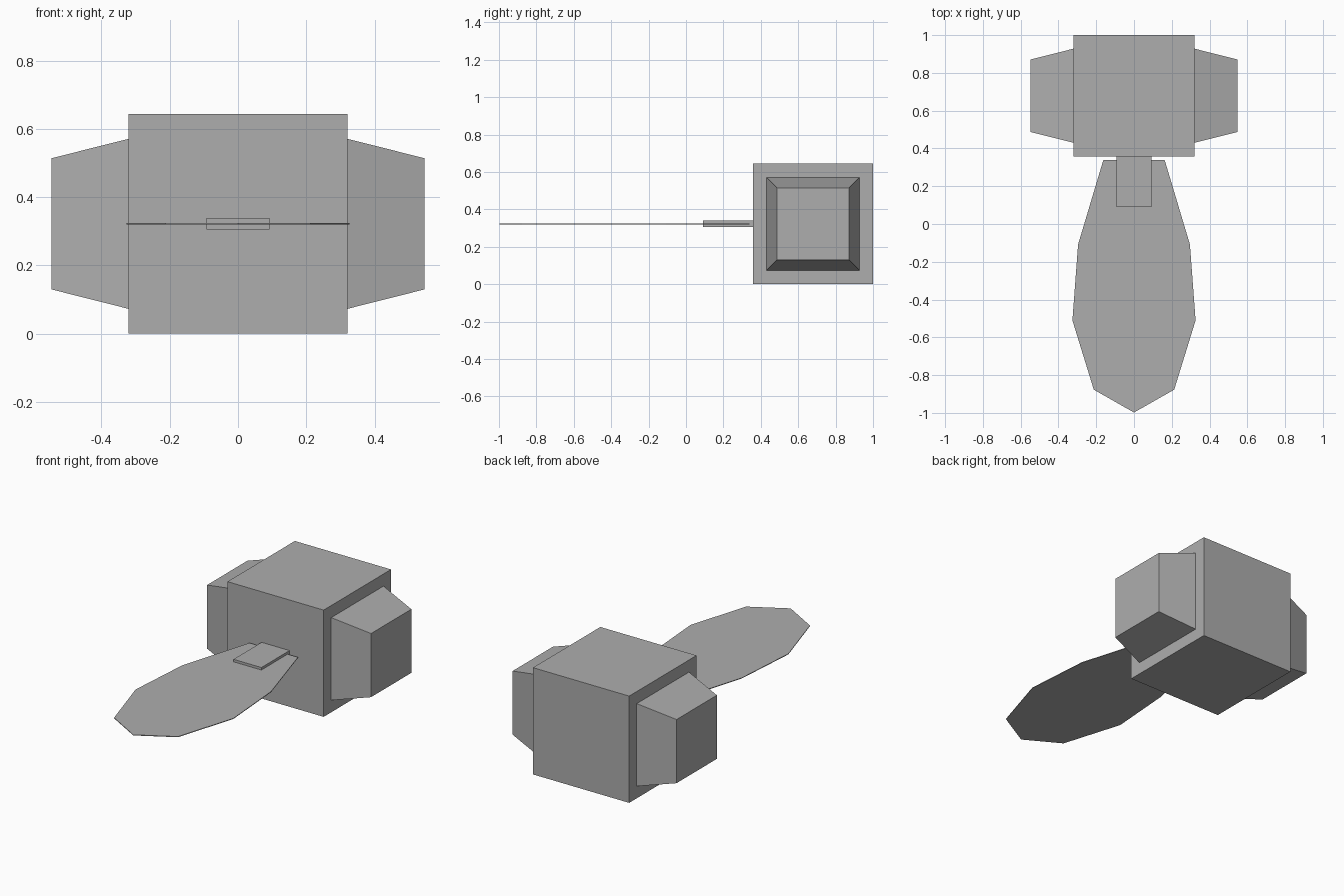
import bpy, bmesh

if "Cube" in bpy.data.objects:
    bpy.data.objects.remove(bpy.data.objects["Cube"])

grey = bpy.data.materials.new("mid grey")
grey.diffuse_color = (0.42, 0.42, 0.42, 1)
grey.use_nodes = True
grey.node_tree.nodes["Principled BSDF"].inputs["Base Color"].default_value = grey.diffuse_color

MID_Z = 0.322   # height of the centre line
BODY_Y = 0.679  # centre of the body along y


def loft(name, lower, upper):
    """Closed flat-faced solid between two matching outlines."""
    bm = bmesh.new()
    a = [bm.verts.new(p) for p in lower]
    b = [bm.verts.new(p) for p in upper]
    bm.faces.new(a)
    bm.faces.new(b)
    n = len(a)
    for i in range(n):
        j = (i + 1) % n
        bm.faces.new((a[i], a[j], b[j], b[i]))
    bmesh.ops.recalc_face_normals(bm, faces=bm.faces[:])
    mesh = bpy.data.meshes.new(name)
    bm.to_mesh(mesh)
    bm.free()
    mesh.materials.append(grey)
    obj = bpy.data.objects.new(name, mesh)
    bpy.context.collection.objects.link(obj)
    return obj


def slab(name, outline, z0, z1):
    return loft(name, [(x, y, z0) for x, y in outline],
                [(x, y, z1) for x, y in outline])


def rect(x0, x1, y0, y1):
    return [(x0, y0), (x1, y0), (x1, y1), (x0, y1)]


def side_square(x, half):
    return [(x, BODY_Y + u * half, MID_Z + v * half)
            for u, v in ((-1, -1), (1, -1), (1, 1), (-1, 1))]


# Main cube body
slab("body", rect(-0.321, 0.321, 0.358, 1.0), 0.0, 0.644)

# Tapered blocks on both sides
for side, label in ((-1, "left"), (1, "right")):
    loft(label + "_side_block", side_square(side * 0.321, 0.249),
         side_square(side * 0.547, 0.192))

# Small joint plate between body and blade
slab("joint_plate", rect(-0.093, 0.093, 0.09, 0.358), MID_Z - 0.017, MID_Z + 0.017)

# Thin leaf-shaped blade, mirrored from its right half outline
half = [(0.162, 0.34), (0.296, -0.108), (0.326, -0.51), (0.213, -0.877)]
outline = half + [(0.0, -0.998)] + [(-x, y) for x, y in reversed(half)]
slab("blade", outline, MID_Z - 0.002, MID_Z + 0.002)
